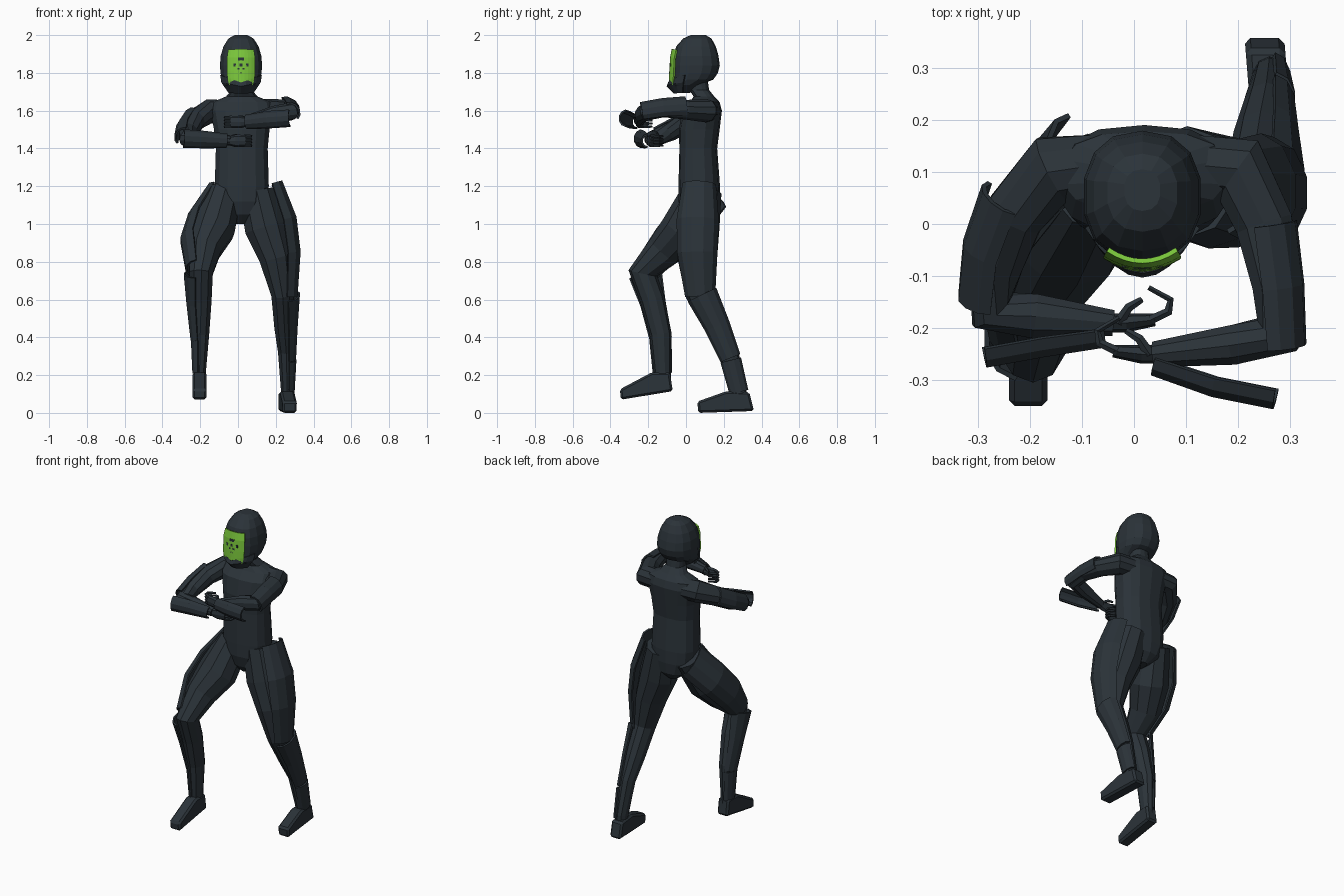
import bpy, bmesh, math
from mathutils import Vector

def material(name, rgb):
    m = bpy.data.materials.new(name)
    m.diffuse_color = (*rgb, 1)
    return m

DARK = material("dark_slate", (0.024, 0.033, 0.041))
GREEN = material("visor_green", (0.2, 0.58, 0.045))
FRONT, UP = (0, -1, 0), (0, 0, 1)

def finish(name, bm, mat=DARK):
    bmesh.ops.recalc_face_normals(bm, faces=bm.faces[:])
    me = bpy.data.meshes.new(name)
    bm.to_mesh(me)
    bm.free()
    me.materials.append(mat)
    ob = bpy.data.objects.new(name, me)
    bpy.context.collection.objects.link(ob)
    return ob

def thicken(ob, t):
    mod = ob.modifiers.new("thickness", 'SOLIDIFY')
    mod.thickness, mod.offset = t, 0

def loft(name, rings, ref, n=10, flat=False, p=1.0, arc=None, mat=DARK):
    """Skin rings (x, y, z, half side, half along ref); arc gives an open shell."""
    bm = bmesh.new()
    cs = [Vector(r[:3]) for r in rings]
    loops = []
    for i, r in enumerate(rings):
        t = Vector((0, 0, 0))
        if i > 0:
            t += (cs[i] - cs[i - 1]).normalized()
        if i < len(cs) - 1:
            t += (cs[i + 1] - cs[i]).normalized()
        t = Vector((0, 0, -1)) if flat else t.normalized()
        v = Vector(ref)
        v = (v - t * v.dot(t)).normalized()
        u = t.cross(v)
        if arc:
            angles = [math.radians(arc * (2 * k / (n - 1) - 1)) for k in range(n)]
        else:
            angles = [2 * math.pi * k / n for k in range(n)]
        loop = []
        for a in angles:
            s, c = math.sin(a), math.cos(a)
            s = math.copysign(abs(s) ** p, s)
            c = math.copysign(abs(c) ** p, c)
            loop.append(bm.verts.new(cs[i] + u * s * r[3] + v * c * r[4]))
        loops.append(loop)
    for a, b in zip(loops, loops[1:]):
        for k in range(n - 1 if arc else n):
            j = (k + 1) % n
            bm.faces.new((a[k], a[j], b[j], b[k]))
    if not arc:
        bm.faces.new(loops[0])
        bm.faces.new(loops[-1])
    return finish(name, bm, mat)

def plate(name, rings, out):
    thicken(loft(name, rings, out, n=6, arc=85), 0.01)

def patch(name, rows, mat, t):
    """Curved sheet for the face; rows are (half width, y, z, bend, rise at sides)."""
    bm = bmesh.new()
    grid = [[bm.verts.new((.016 + w * k / 4, y + bend * (k / 4) ** 2, z + rise * abs(k / 4)))
             for k in range(-4, 5)] for w, y, z, bend, rise in rows]
    for a, b in zip(grid, grid[1:]):
        for k in range(8):
            bm.faces.new((a[k], a[k + 1], b[k + 1], b[k]))
    thicken(finish(name, bm, mat), t)

def foot(name, profile, x, half, skew):
    bm = bmesh.new()
    y0 = profile[0][0]
    sides = [[bm.verts.new((x + s * half + skew * (y - y0), y, z)) for y, z in profile]
             for s in (-1, 1)]
    bm.faces.new(sides[0])
    bm.faces.new(sides[1])
    n = len(profile)
    for k in range(n):
        j = (k + 1) % n
        bm.faces.new((sides[0][k], sides[0][j], sides[1][j], sides[1][k]))
    bmesh.ops.bevel(bm, geom=bm.edges[:], offset=0.011, segments=1, affect='EDGES')
    finish(name, bm)

# torso, pelvis and neck
loft("torso", [(.02, .075, 1.0, .03, .05), (.02, .075, 1.05, .1, .095),
               (.02, .07, 1.12, .137, .11), (.02, .07, 1.2, .146, .11),
               (.02, .065, 1.4, .14, .1), (.02, .07, 1.5, .15, .108),
               (.02, .085, 1.6, .17, .105), (.02, .1, 1.645, .16, .078),
               (.02, .095, 1.675, .085, .055), (.02, .07, 1.71, .055, .052),
               (.02, .06, 1.8, .055, .05)], FRONT, n=14, flat=True, p=.8)

# helmet shell, and the chin guard standing in front of the visor
loft("helmet", [(.016, .065, 2.0, .035, .04), (.016, .06, 1.982, .068, .075),
                (.016, .053, 1.94, .095, .105), (.016, .052, 1.89, .11, .12),
                (.016, .053, 1.84, .114, .126), (.016, .048, 1.8, .111, .121),
                (.016, .035, 1.765, .104, .11), (.016, -.005, 1.735, .09, .078),
                (.016, -.02, 1.693, .045, .04)], FRONT, n=14, flat=True, p=.85)
patch("chin_guard", [(.106, -.09, 1.748, .085, .04), (.1, -.098, 1.73, .085, .02),
                     (.062, -.062, 1.695, .045, .0)], DARK, .01)
patch("visor", [(.066, -.071, 1.926, .022, -.004), (.072, -.08, 1.88, .022, 0),
                (.072, -.084, 1.81, .022, 0), (.07, -.086, 1.77, .022, 0),
                (.06, -.088, 1.735, .022, 0)], GREEN, .009)

# small dark marks on the visor
for i, (dx, z, w, h) in enumerate([(0, 1.874, .016, .008), (-.03, 1.842, .009, .009),
                                   (.03, 1.842, .009, .009), (0, 1.842, .007, .008),
                                   (-.013, 1.822, .006, .005), (.013, 1.822, .006, .005),
                                   (0, 1.797, .006, .006)]):
    bm = bmesh.new()
    bmesh.ops.create_cube(bm, size=1)
    y = -.084 + .022 * (dx / .072) ** 2 + max(0, z - 1.81) * .06
    for v in bm.verts:
        v.co = (.016 + dx + v.co.x * 2 * w, y + v.co.y * .0098, z + v.co.z * 2 * h)
    finish(f"visor_mark_{i}", bm)

# legs
loft("front_leg", [(-.075, .08, 1.16, .095, .105), (-.13, -.02, .975, .118, .115),
                   (-.18, -.115, .86, .092, .097), (-.195, -.228, .74, .065, .078),
                   (-.195, -.178, .6, .058, .066), (-.2, -.135, .42, .05, .058),
                   (-.203, -.125, .22, .035, .045), (-.203, -.122, .16, .034, .044)], FRONT)
loft("back_leg", [(.1, .08, 1.17, .1, .108), (.145, .065, .98, .115, .112),
                  (.2, .06, .82, .092, .105), (.235, .075, .63, .062, .078),
                  (.245, .16, .46, .056, .064), (.255, .222, .33, .046, .053),
                  (.26, .272, .13, .035, .048), (.26, .28, .06, .034, .045)], FRONT)
foot("front_foot", [(-.07, .115), (-.345, .07), (-.35, .125), (-.18, .215), (-.085, .215)],
     -.203, .037, 0)
foot("back_foot", [(.36, .01), (.065, 0), (.06, .06), (.215, .115), (.335, .11)],
     .25, .038, -.08)

# leg armour
plate("front_thigh_plate", [(-.12, .125, 1.155, .105, .05), (-.2, .02, 1.02, .105, .065),
                            (-.232, -.08, .91, .098, .07), (-.215, -.205, .765, .07, .06)], (-1, 0, 0))
plate("back_thigh_plate", [(.175, .07, 1.21, .085, .06), (.235, .062, 1.02, .108, .075),
                           (.26, .06, .85, .103, .07), (.255, .075, .62, .076, .058)], (1, 0, 0))
plate("front_shin_plate", [(-.22, -.215, .735, .085, .065), (-.22, -.175, .58, .064, .05),
                           (-.21, -.133, .39, .055, .038)], (-1, 0, 0))
plate("back_shin_plate", [(.26, .085, .625, .08, .065), (.265, .165, .46, .065, .048),
                          (.266, .235, .29, .052, .038)], (1, 0, 0))
plate("front_ankle_plate", [(-.208, -.135, .385, .055, .038), (-.208, -.125, .21, .047, .03)], (-1, 0, 0))
plate("back_ankle_plate", [(.268, .237, .28, .052, .038), (.266, .28, .11, .047, .03)], (1, 0, 0))

# arms
loft("low_arm", [(-.06, .115, 1.595, .06, .062), (-.155, .105, 1.595, .07, .065),
                 (-.228, .02, 1.55, .06, .058), (-.265, -.08, 1.49, .052, .05),
                 (-.272, -.165, 1.455, .05, .045), (-.19, -.177, 1.45, .045, .042),
                 (-.04, -.19, 1.443, .026, .026)], UP)
loft("high_arm", [(.1, .115, 1.6, .06, .062), (.2, .105, 1.6, .07, .062),
                  (.25, .0, 1.605, .058, .052), (.275, -.12, 1.61, .05, .045),
                  (.276, -.212, 1.595, .05, .048), (.19, -.232, 1.58, .04, .045),
                  (.04, -.25, 1.545, .026, .027)], UP)
plate("low_arm_upper_plate", [(-.25, .05, 1.57, .055, .035), (-.285, -.05, 1.515, .053, .036),
                              (-.295, -.15, 1.465, .05, .036)], (-.9, -.2, .4))
plate("high_arm_upper_plate", [(.26, 0, 1.62, .055, .045), (.275, -.12, 1.612, .053, .045),
                               (.283, -.235, 1.595, .05, .04)], (.8, .1, .6))
plate("low_forearm_plate", [(-.29, -.235, 1.452, .045, .038), (-.18, -.215, 1.447, .042, .038),
                            (-.06, -.2, 1.44, .034, .034)], FRONT)
plate("high_forearm_plate", [(.275, -.315, 1.56, .042, .038), (.16, -.292, 1.552, .042, .038),
                             (.045, -.255, 1.54, .034, .034)], FRONT)

# hands: flat palm, four curled fingers and a thumb
def hand(name, wrist, s, reach, curl):
    x, y, z = wrist
    loft(name + "_palm", [(x, y, z, .018, .024), (x + s * .03, y, z, .018, .033),
                          (x + s * reach, y + .006, z, .012, .032)], UP, n=8)
    for k in range(4):
        fz = z - .025 + k * .0165
        bx = x + s * reach
        loft(f"{name}_finger_{k}", [(bx - s * .008, y + .006, fz, .009, .009),
                                    (bx + s * .026, y + .022, fz, .009, .008),
                                    (bx + s * .03, y + .045, fz, .007, .008),
                                    (bx - s * .012, y + curl, fz, .005, .006)], UP, n=5)
    loft(name + "_thumb", [(x + s * .015, y, z + .022, .011, .01),
                           (x + s * .035, y + .03, z + .028, .009, .009),
                           (x + s * .06, y + .045, z + .022, .006, .006)], UP, n=5)

hand("low_hand", (-.045, -.19, 1.44), 1, .085, .068)
hand("high_hand", (.045, -.25, 1.54), -1, .085, .07)
